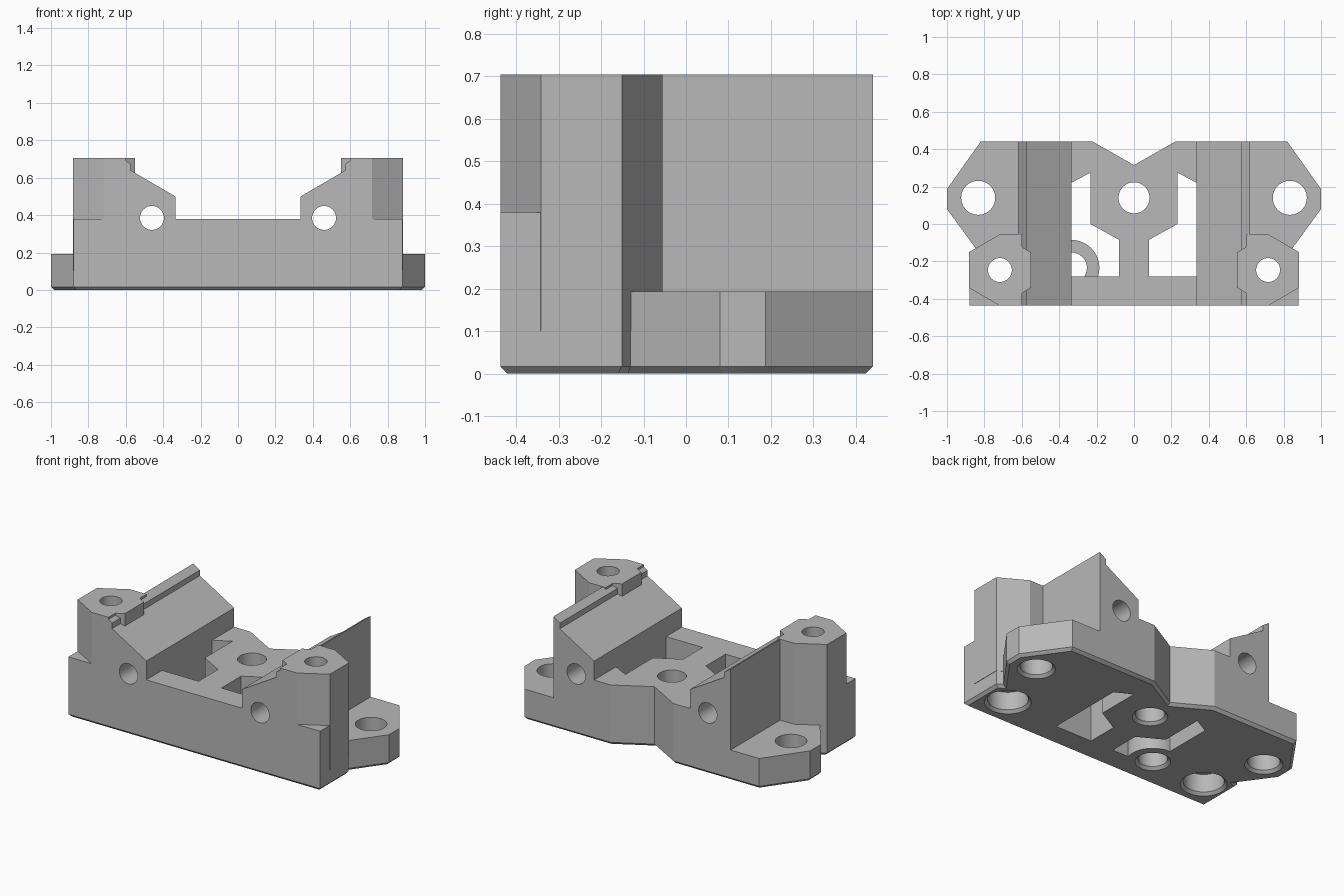
import bpy, bmesh
from math import cos, sin, pi, radians

cube = bpy.data.objects.get("Cube")
if cube:
    bpy.data.objects.remove(cube, do_unlink=True)

grey = bpy.data.materials.new("mid_grey")
grey.use_nodes = True
colour = (0.48, 0.48, 0.48, 1)
grey.diffuse_color = colour
grey.node_tree.nodes["Principled BSDF"].inputs["Base Color"].default_value = colour

FRONT, BACK, TOP, DECK, WING = -0.437, 0.44, 0.705, 0.38, 0.193
CHAMFER = 0.017


def finish(bm, name):
    bmesh.ops.recalc_face_normals(bm, faces=bm.faces[:])
    mesh = bpy.data.meshes.new(name)
    bm.to_mesh(mesh)
    bm.free()
    mesh.materials.append(grey)
    ob = bpy.data.objects.new(name, mesh)
    bpy.context.collection.objects.link(ob)
    return ob


def prism(name, points, lo, hi, along="z", chamfer=0):
    """Extrude an outline along z, or an x-z profile along y."""
    bm = bmesh.new()
    place = (lambda p: (p[0], p[1], lo)) if along == "z" else (lambda p: (p[0], lo, p[1]))
    face = bm.faces.new([bm.verts.new(place(p)) for p in points])
    rim = face.edges[:]
    new = bmesh.ops.extrude_face_region(bm, geom=[face], use_keep_orig=True)["geom"]
    step = (0, 0, hi - lo) if along == "z" else (0, hi - lo, 0)
    bmesh.ops.translate(bm, verts=[v for v in new if isinstance(v, bmesh.types.BMVert)], vec=step)
    bmesh.ops.recalc_face_normals(bm, faces=bm.faces[:])
    if chamfer:
        bmesh.ops.bevel(bm, geom=rim, offset=chamfer, segments=1, affect='EDGES')
    return finish(bm, name)


def ring_points(x, y, r, n, turn=0.0):
    return [(x + r * cos(turn + 2 * pi * i / n), y + r * sin(turn + 2 * pi * i / n)) for i in range(n)]


def box(name, x0, x1, y0, y1, z0, z1):
    return prism(name, [(x0, y0), (x1, y0), (x1, y1), (x0, y1)], z0, z1)


def cone(name, x, y, r0, r1, z0, z1):
    bm = bmesh.new()
    bmesh.ops.create_cone(bm, cap_ends=True, segments=48, radius1=r0, radius2=r1, depth=z1 - z0)
    bmesh.ops.translate(bm, verts=bm.verts[:], vec=(x, y, (z0 + z1) / 2))
    return finish(bm, name)


def combine(target, tool, operation):
    tool.hide_render = True
    mod = target.modifiers.new("combine", 'BOOLEAN')
    mod.operation, mod.solver, mod.object = operation, 'EXACT', tool
    graph = bpy.context.evaluated_depsgraph_get()
    mesh = bpy.data.meshes.new_from_object(target.evaluated_get(graph))
    target.modifiers.clear()
    target.data = mesh
    bpy.data.objects.remove(tool, do_unlink=True)


def mirrored(half):
    return half + [(-x, y) for x, y in reversed(half) if x != 0]


# Footprint with two wings and a notch in the back
outline = mirrored([(0.88, FRONT), (0.88, -0.151), (0.846, -0.131), (1.0, 0.08),
                    (1.0, 0.187), (0.82, BACK), (0.22, BACK), (0, 0.315)])
bracket = prism("mounting_bracket", outline, 0, WING, chamfer=CHAMFER)

# Central body: low deck between two sloped walls, each with a lip
profile = mirrored([(0.62, 0.1), (0.62, TOP), (0.575, 0.675), (0.575, 0.64),
                    (0.335, 0.5), (0.335, DECK)])
body = prism("body", profile, FRONT, BACK, along="y")
combine(body, prism("body_trim", outline, 0.05, 1), 'INTERSECT')
combine(bracket, body, 'UNION')

# Hexagonal screw columns, joined to the walls
BOSS_X, BOSS_Y = 0.717, -0.246
for s in (-1, 1):
    column = prism("column", ring_points(s * BOSS_X, BOSS_Y, 0.191, 6, pi / 2), 0.1, TOP)
    combine(bracket, column, 'UNION')
    xs = sorted((s * 0.6, s * BOSS_X))
    combine(bracket, box("web", *xs, FRONT, -0.055, 0.1, TOP), 'UNION')
    xs = sorted((s * 0.6, s * 0.88))
    combine(bracket, box("corner", *xs, FRONT, BOSS_Y, 0.1, DECK), 'UNION')

# Through pockets either side of the central hexagon and rib
for s in (-1, 1):
    pocket = [(0.335, 0.22), (0.232, 0.275), (0.232, 0), (0.08, -0.085), (0.08, -0.28), (0.335, -0.28)]
    combine(bracket, prism("pocket", [(s * x, y) for x, y in pocket], -0.1, 0.45), 'DIFFERENCE')

# Round socket beside the left-hand pocket
SOCKET = (-0.335, -0.235)
combine(bracket, cone("socket", *SOCKET, 0.15, 0.15, 0, 0.17), 'UNION')


def bore(x, y, r, top, rim=True):
    combine(bracket, cone("bore", x, y, r, r, -0.1, top), 'DIFFERENCE')
    if rim:
        combine(bracket, cone("bore_rim", x, y, r + 2 * CHAMFER, r, -CHAMFER, CHAMFER), 'DIFFERENCE')


# Vertical holes
bore(*SOCKET, 0.083, 0.18)
bore(0, 0.14, 0.083, 0.6)
for s in (-1, 1):
    bore(s * 0.833, 0.14, 0.091, 0.4)
    bore(s * BOSS_X, BOSS_Y, 0.115, 0.13)
    bore(s * BOSS_X, BOSS_Y, 0.064, 0.9, rim=False)
    # Rod hole running front to back through each wall
    rod = prism("rod_hole", ring_points(s * 0.46, 0.385, 0.064, 48), -0.6, 0.6, along="y")
    combine(bracket, rod, 'DIFFERENCE')

bracket.data.materials.clear()
bracket.data.materials.append(grey)
for poly in bracket.data.polygons:
    poly.material_index = 0
bpy.ops.object.select_all(action='DESELECT')
bracket.select_set(True)
bpy.context.view_layer.objects.active = bracket
bpy.ops.object.shade_smooth_by_angle(angle=radians(25))
